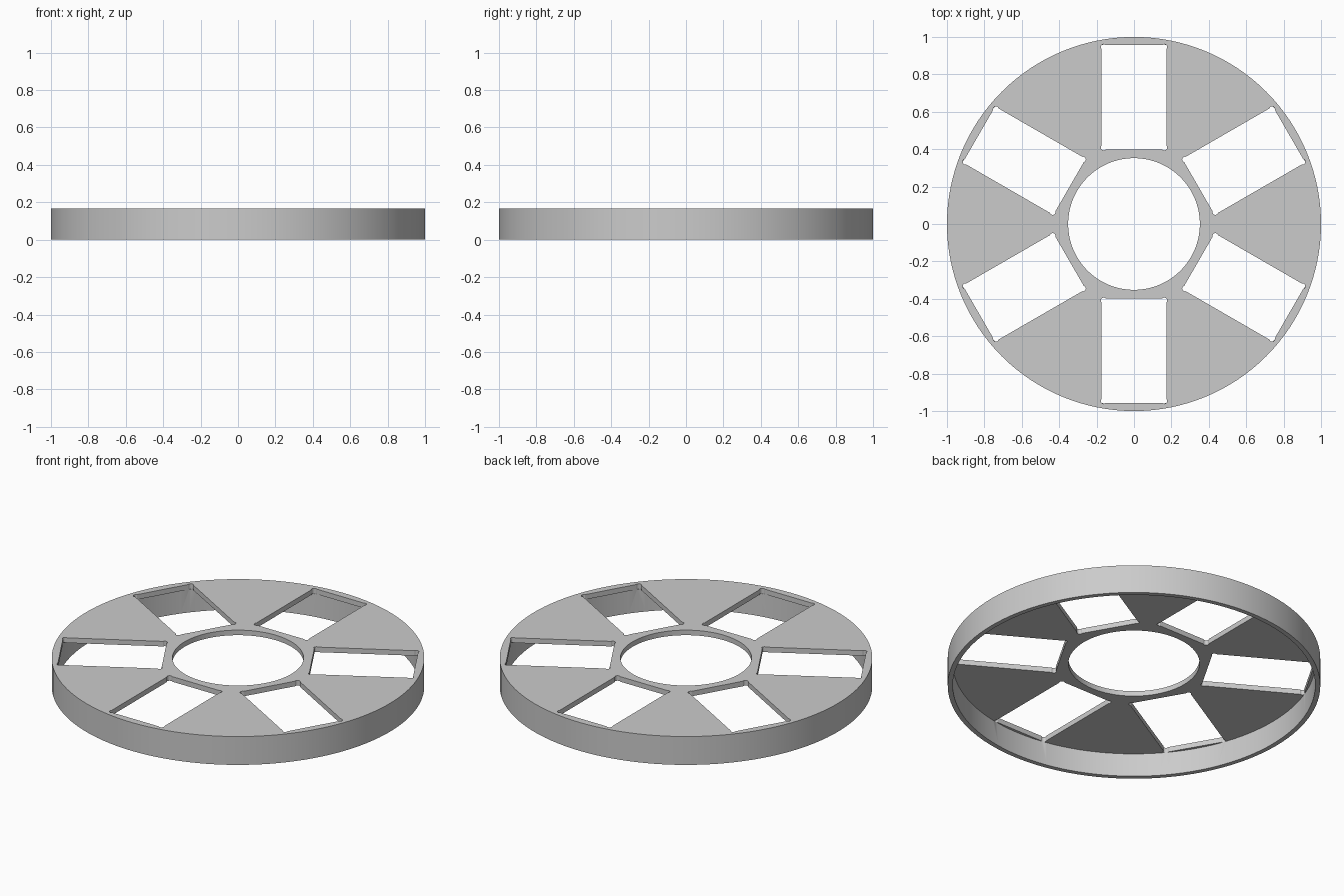
import bpy, bmesh
from math import sin, cos, pi, radians
from mathutils import Matrix, Vector

SEGMENTS = 128
HEIGHT, PLATE = 0.168, 0.03
OUTER, RIM_INNER, BORE = 1.0, 0.973, 0.352
HALF_WIDTH, NEAR, FAR, RELIEF = 0.173, 0.398, 0.957, 0.015

cube = bpy.data.objects.get("Cube")
if cube:
    bpy.data.objects.remove(cube, do_unlink=True)

grey = bpy.data.materials.new("plain grey")
grey.use_nodes = True
grey.diffuse_color = (0.6, 0.6, 0.6, 1)
grey.node_tree.nodes["Principled BSDF"].inputs["Base Color"].default_value = (0.6, 0.6, 0.6, 1)


def make_object(name, bm):
    bmesh.ops.recalc_face_normals(bm, faces=bm.faces)
    mesh = bpy.data.meshes.new(name)
    bm.to_mesh(mesh)
    bm.free()
    mesh.materials.append(grey)
    obj = bpy.data.objects.new(name, mesh)
    bpy.context.collection.objects.link(obj)
    return obj


def window_outline():
    """Rectangle along +y with a small round relief at each corner."""
    points = []
    inset = RELIEF * cos(pi / 4)
    corners = [(1, 1), (-1, 1), (-1, -1), (1, -1)]
    for i, (sx, sy) in enumerate(corners):
        x = sx * (HALF_WIDTH - inset)
        y = FAR - inset if sy > 0 else NEAR + inset
        for step in range(9):
            a = i * pi / 2 - pi / 4 + pi * step / 8
            points.append((x + RELIEF * cos(a), y + RELIEF * sin(a)))
    return points


# Ring: thin top plate with a deep outer rim, revolved from its section
deck = HEIGHT - PLATE
section = [(BORE, HEIGHT), (OUTER, HEIGHT), (OUTER, 0),
           (RIM_INNER, 0), (RIM_INNER, deck), (BORE, deck)]
bm = bmesh.new()
rings = []
for i in range(SEGMENTS):
    a = 2 * pi * i / SEGMENTS
    rings.append([bm.verts.new((r * cos(a), r * sin(a), z)) for r, z in section])
for i, ring in enumerate(rings):
    following = rings[(i + 1) % SEGMENTS]
    for j in range(len(section)):
        k = (j + 1) % len(section)
        bm.faces.new((ring[j], ring[k], following[k], following[j]))
wheel = make_object("slotted_ring", bm)

# Six window cutters around the plate
bm = bmesh.new()
for i in range(6):
    turn = Matrix.Rotation(radians(60 * i), 3, "Z")
    base = bm.faces.new([bm.verts.new(turn @ Vector((x, y, deck - 0.002)))
                         for x, y in window_outline()])
    moved = bmesh.ops.extrude_face_region(bm, geom=[base], use_keep_orig=True)
    top = [g for g in moved["geom"] if isinstance(g, bmesh.types.BMVert)]
    bmesh.ops.translate(bm, verts=top, vec=(0, 0, PLATE + 0.05))
cutter = make_object("window_cutter", bm)
cutter.hide_render = True
cutter.hide_viewport = True

cut = wheel.modifiers.new("windows", "BOOLEAN")
cut.operation = "DIFFERENCE"
cut.solver = "EXACT"
cut.object = cutter

# Bake the cut, then drop the cutter
bpy.context.view_layer.update()
evaluated = wheel.evaluated_get(bpy.context.evaluated_depsgraph_get())
result = bpy.data.meshes.new_from_object(evaluated)
wheel.modifiers.clear()
wheel.data = result
bpy.data.objects.remove(cutter, do_unlink=True)

# Smooth round walls with sharp edges
bpy.ops.object.select_all(action="DESELECT")
wheel.select_set(True)
bpy.context.view_layer.objects.active = wheel
bpy.ops.object.shade_smooth_by_angle(angle=radians(30))
